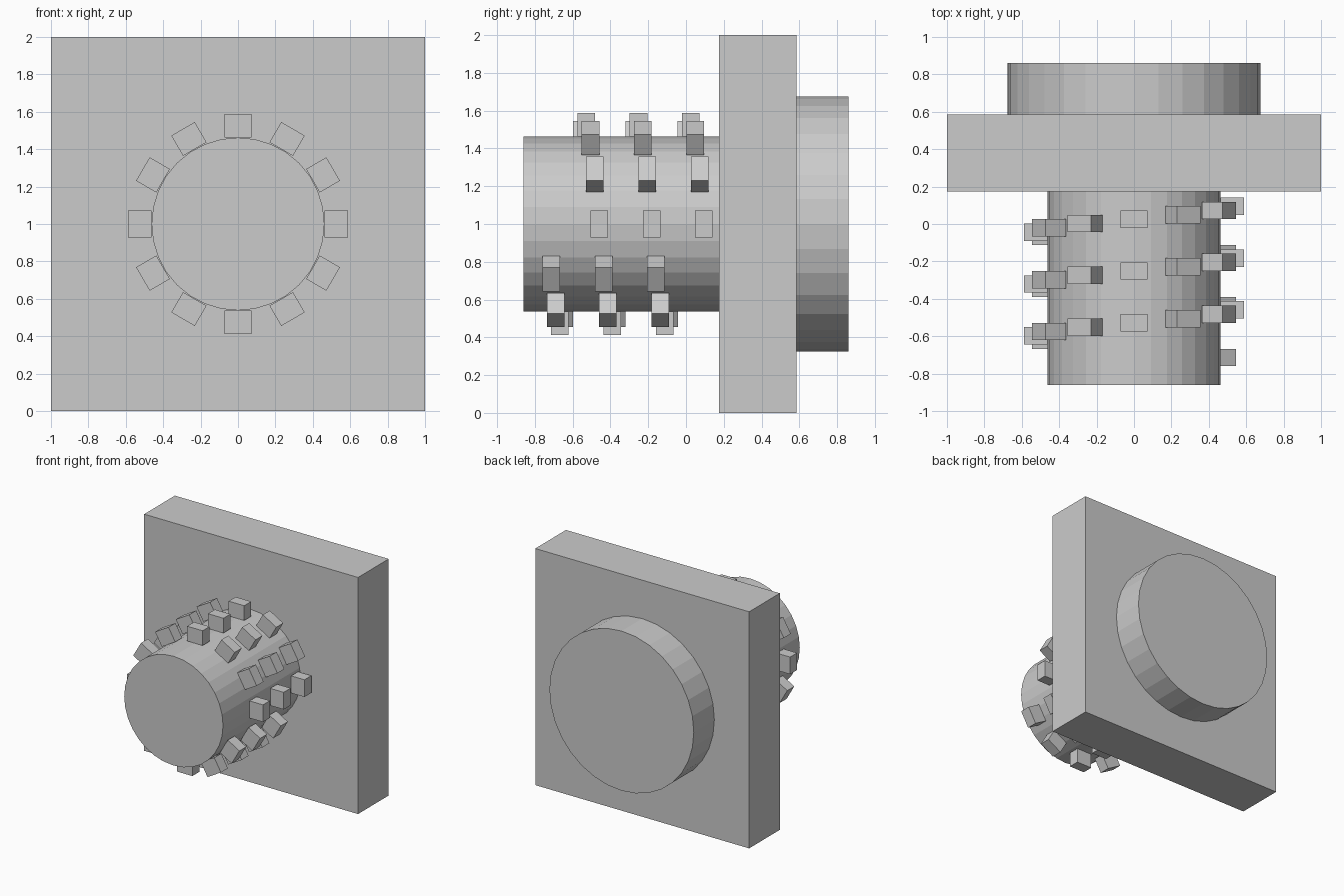
import bpy, bmesh
from math import radians
from mathutils import Matrix

if "Cube" in bpy.data.objects:
    bpy.data.objects.remove(bpy.data.objects["Cube"])


def make_object(name, bm):
    mesh = bpy.data.meshes.new(name)
    bm.to_mesh(mesh)
    bm.free()
    obj = bpy.data.objects.new(name, mesh)
    bpy.context.collection.objects.link(obj)
    return obj


def cylinder_y(name, radius, y0, y1, z=1.0):
    """32-sided flat-shaded cylinder lying along y."""
    bm = bmesh.new()
    m = Matrix.Translation((0, (y0 + y1) / 2, z)) @ Matrix.Rotation(radians(90), 4, 'X')
    bmesh.ops.create_cone(bm, cap_ends=True, segments=32, radius1=radius,
                          radius2=radius, depth=y1 - y0, matrix=m)
    return make_object(name, bm)


# Square plate
bm = bmesh.new()
bmesh.ops.create_cube(bm, size=1, matrix=Matrix.Translation((0, 0.38, 1))
                      @ Matrix.Diagonal((2, 0.41, 2, 1)))
make_object("base_plate", bm)

# Front drum and rear disc
cylinder_y("drum", 0.462, -0.86, 0.175)
cylinder_y("rear_disc", 0.675, 0.585, 0.86)

# Studs: three helical turns of twelve, moving forward as they climb
bm = bmesh.new()
for k in range(36):
    m = (Matrix.Translation((0, 0.095 - 0.0231 * k, 1))
         @ Matrix.Rotation(radians(-30 * k), 4, 'Y')
         @ Matrix.Translation((0.525, 0, 0))
         @ Matrix.Diagonal((0.125, 0.093, 0.145, 1)))
    bmesh.ops.create_cube(bm, size=1, matrix=m)
make_object("spiral_studs", bm)
